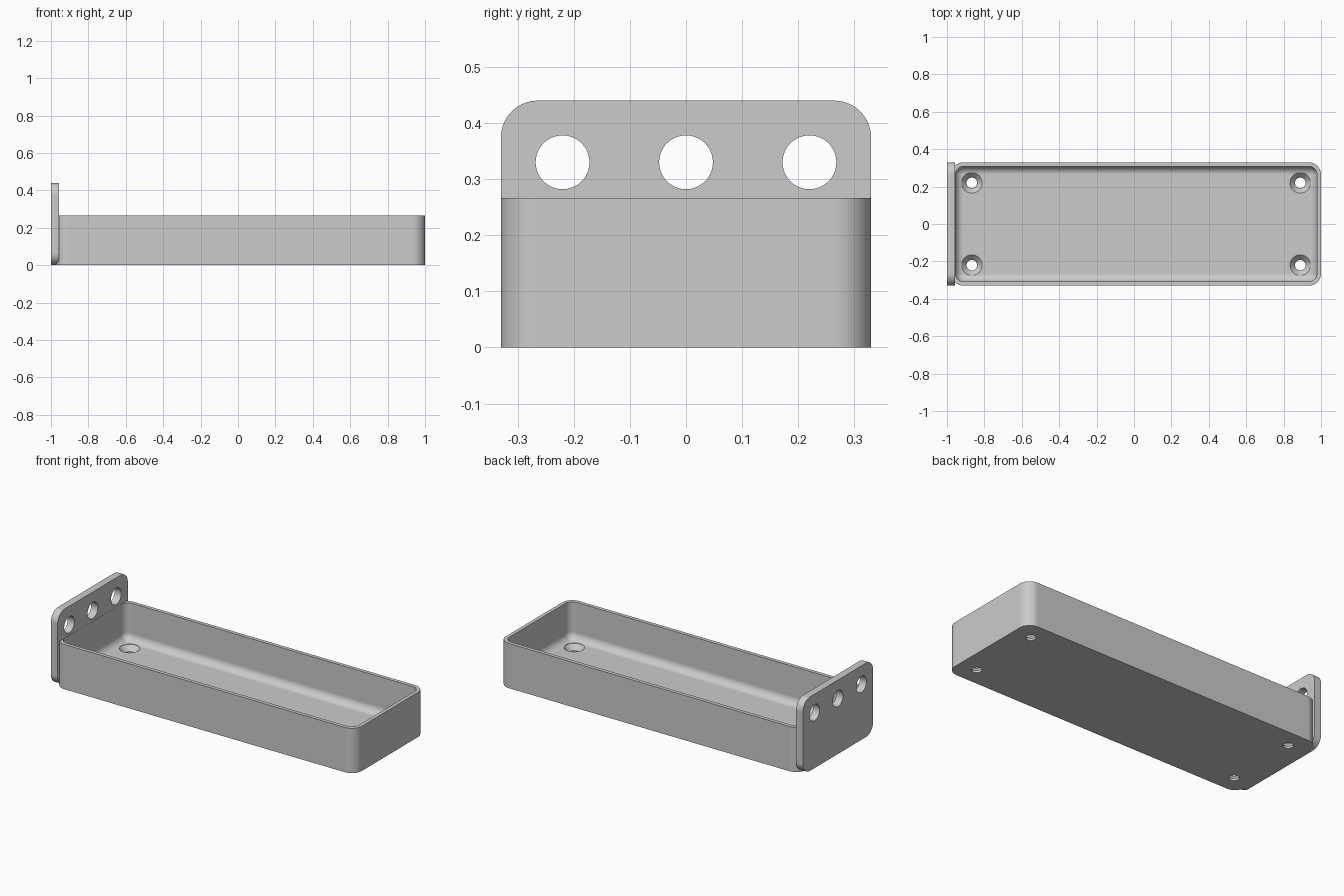
import bpy, bmesh
from math import cos, sin, pi, radians
from mathutils import Matrix, Vector

cube = bpy.data.objects.get("Cube")
if cube:
    bpy.data.objects.remove(cube)

GREY = (0.6, 0.6, 0.6, 1)
mat = bpy.data.materials.new("light_grey")
mat.use_nodes = True
mat.diffuse_color = GREY
mat.node_tree.nodes["Principled BSDF"].inputs["Base Color"].default_value = GREY


def rounded_rect(x0, x1, y0, y1, r, steps=10):
    """Counter-clockwise outline with rounded corners."""
    corners = [(x1 - r, y1 - r), (x0 + r, y1 - r), (x0 + r, y0 + r), (x1 - r, y0 + r)]
    return [(cx + r * cos((k + i / steps) * pi / 2), cy + r * sin((k + i / steps) * pi / 2))
            for k, (cx, cy) in enumerate(corners) for i in range(steps + 1)]


def circle(r, n=40):
    return [(r * cos(2 * pi * i / n), r * sin(2 * pi * i / n)) for i in range(n)]


def loft(name, rings, matrix=Matrix()):
    """Closed solid through a list of (outline, height) rings."""
    bm = bmesh.new()
    loops = [[bm.verts.new((x, y, z)) for x, y in outline] for outline, z in rings]
    for a, b in zip(loops, loops[1:]):
        for i in range(len(a)):
            j = (i + 1) % len(a)
            bm.faces.new((a[i], a[j], b[j], b[i]))
    bm.faces.new(loops[0][::-1])
    bm.faces.new(loops[-1])
    bm.transform(matrix)
    bmesh.ops.recalc_face_normals(bm, faces=bm.faces)
    mesh = bpy.data.meshes.new(name)
    bm.to_mesh(mesh)
    bm.free()
    mesh.materials.append(mat)
    obj = bpy.data.objects.new(name, mesh)
    bpy.context.collection.objects.link(obj)
    return obj


def activate(obj):
    bpy.ops.object.select_all(action='DESELECT')
    obj.select_set(True)
    bpy.context.view_layer.objects.active = obj


def drill(obj, cutters):
    """Subtract each cutter, then discard it."""
    activate(obj)
    for cutter in cutters:
        cutter.hide_render = True
        mod = obj.modifiers.new("hole", 'BOOLEAN')
        mod.operation, mod.solver, mod.object = 'DIFFERENCE', 'EXACT', cutter
        bpy.ops.object.modifier_apply(modifier=mod.name)
        bpy.data.objects.remove(cutter)


def finish(obj):
    activate(obj)
    bpy.ops.object.shade_smooth_by_angle(angle=radians(30))
    obj.modifiers.new("normals", 'WEIGHTED_NORMAL').keep_sharp = True


# Tray: outer shell, flat rim, inner walls and filleted floor
HEIGHT, FLOOR, HALF, RADIUS, WALL = 0.266, 0.044, 0.33, 0.066, 0.022
FILLET = 0.044


def tray_ring(inset, z):
    return (rounded_rect(-0.977 + inset, 1 - inset, -HALF + inset, HALF - inset,
                         RADIUS - inset), z)


rings = [tray_ring(0, 0), tray_ring(0, HEIGHT), tray_ring(WALL, HEIGHT)]
for i in range(11):
    a = i / 10 * pi / 2
    rings.append(tray_ring(WALL + (FILLET - 0.001) * (1 - cos(a)),
                           FLOOR + FILLET * (1 - sin(a))))
tray = loft("tray", rings)

# Countersunk screw holes in the floor
screw = [(circle(0.028), -0.05), (circle(0.028), 0.012),
         (circle(0.055), FLOOR - 0.001), (circle(0.055), 0.12)]
drill(tray, [loft("screw_cutter", screw, Matrix.Translation((x, y, 0)))
             for x in (-0.867, 0.889) for y in (-0.22, 0.22)])
finish(tray)

# Upright end plate; its outline is drawn in y and z, then extruded along x
UPRIGHT = Matrix(((0, 0, 1, 0), (1, 0, 0, 0), (0, 1, 0, 0), (0, 0, 0, 1)))
outline = rounded_rect(-HALF, HALF, 0, 0.44, RADIUS)
plate = loft("end_plate", [(outline, -1), (outline, -0.956)], UPRIGHT)

# Row of round holes along the top of the plate
bore = [(circle(0.048), -1.1), (circle(0.048), -0.9)]
drill(plate, [loft("bore_cutter", bore, Matrix.Translation((0, y, 0.33)) @ UPRIGHT)
              for y in (-0.22, 0, 0.22)])
finish(plate)
